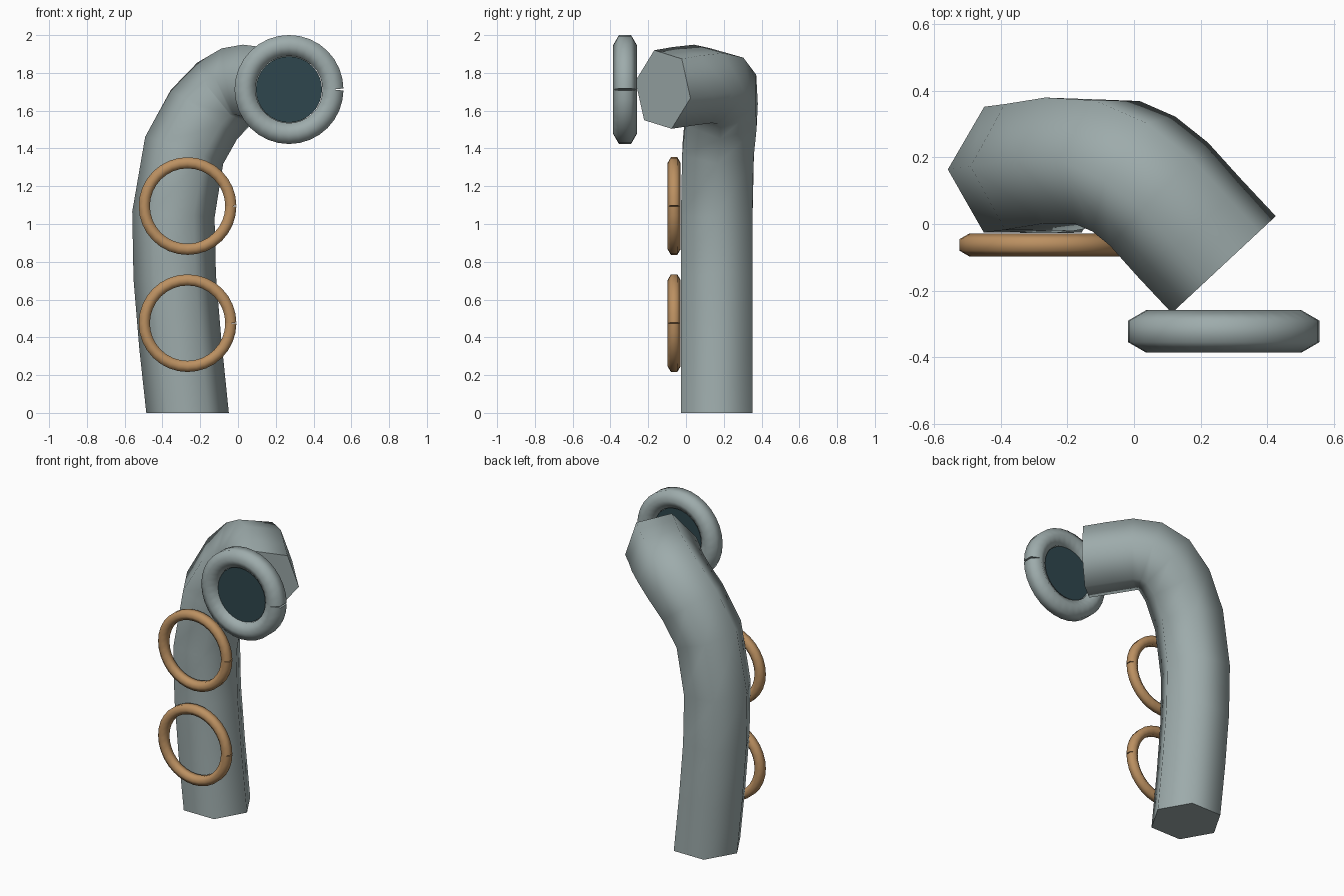
import bpy, bmesh, math
from mathutils import Vector, Quaternion

if "Cube" in bpy.data.objects:
    bpy.data.objects.remove(bpy.data.objects["Cube"])


def material(name, rgb):
    m = bpy.data.materials.new(name)
    m.diffuse_color = (*rgb, 1)
    m.use_nodes = True
    m.node_tree.nodes["Principled BSDF"].inputs["Base Color"].default_value = m.diffuse_color
    return m


GREY = material("blue grey metal", (0.34, 0.41, 0.41))
COPPER = material("copper", (0.50, 0.28, 0.12))
DARK = material("dark glass", (0.028, 0.062, 0.075))


def sweep(name, path, radius, mat, start_dir, first=None, last=None, end_dir=None):
    """Hexagonal tube along a path, capped at both ends."""
    pts = [Vector(p) for p in path]
    n = len(pts)
    tangents = []
    for i in range(n):
        a, b = pts[max(i - 1, 0)], pts[min(i + 1, n - 1)]
        if 0 < i < n - 1:
            t = (pts[i] - a).normalized() + (b - pts[i]).normalized()
        else:
            t = b - a
        tangents.append(t.normalized())
    if first:
        tangents[0] = Vector(first).normalized()
    if last:
        tangents[-1] = Vector(last).normalized()

    # carry the section direction along the path
    normals = [Vector(start_dir)]
    for a, b in zip(tangents, tangents[1:]):
        normals.append(a.rotation_difference(b) @ normals[-1])

    # small even twist so the last section lines up
    twist = 0
    if end_dir:
        e, t, v = Vector(end_dir), tangents[-1], normals[-1]
        twist = math.atan2(v.cross(e).dot(t), v.dot(e))
        twist = (twist + math.pi / 6) % (math.pi / 3) - math.pi / 6

    bm = bmesh.new()
    rings = []
    for i, (p, t, v) in enumerate(zip(pts, tangents, normals)):
        turn = twist * i / (n - 1)
        rings.append([bm.verts.new(p + Quaternion(t, turn + k * math.pi / 3) @ v * radius)
                      for k in range(6)])
    for a, b in zip(rings, rings[1:]):
        for k in range(6):
            j = (k + 1) % 6
            bm.faces.new((a[k], a[j], b[j], b[k]))
    bm.faces.new(rings[0][::-1])
    bm.faces.new(rings[-1])
    bmesh.ops.recalc_face_normals(bm, faces=bm.faces)
    mesh = bpy.data.meshes.new(name)
    bm.to_mesh(mesh)
    bm.free()
    mesh.materials.append(mat)
    ob = bpy.data.objects.new(name, mesh)
    bpy.context.collection.objects.link(ob)
    smooth(ob, 66)
    return ob


def smooth(ob, degrees):
    bpy.ops.object.select_all(action='DESELECT')
    ob.select_set(True)
    bpy.context.view_layer.objects.active = ob
    bpy.ops.object.shade_smooth_by_angle(angle=math.radians(degrees))


def ring(name, centre, major, minor, mat, steps=32):
    """Upright ring facing front, with a fine split on its right side."""
    x, y, z = centre
    path = [(x + major * math.cos(a), y, z + major * math.sin(a))
            for a in (2 * math.pi * i / steps for i in range(steps + 1))]
    return sweep(name, path, minor, mat, (0, 1, 0))


# bent pipe: upright, leaning left, then curling over to the front right
pipe_path = [(-0.267, 0.163, 0), (-0.305, 0.163, 0.36), (-0.335, 0.163, 0.72),
             (-0.342, 0.163, 1.05), (-0.285, 0.170, 1.39), (-0.18, 0.188, 1.58),
             (-0.08, 0.185, 1.683), (0.0, 0.15, 1.73), (0.075, 0.09, 1.742),
             (0.165, -0.01, 1.73), (0.27, -0.122, 1.712)]
tilt = math.radians(-12)
sweep("bent_pipe", pipe_path, 0.2185, GREY, (1, 0, 0), first=(0, 0, 1),
      last=(0.68, -0.73, 0),
      end_dir=(0.73 * math.cos(tilt), 0.68 * math.cos(tilt), math.sin(tilt)))

# mouth rim and its dark disc
ring("mouth_rim", (0.27, -0.323, 1.712), 0.233, 0.064, GREY)
bpy.ops.mesh.primitive_cylinder_add(vertices=32, radius=0.175, depth=0.04,
                                    location=(0.27, -0.323, 1.712),
                                    rotation=(math.pi / 2, 0, 0))
disc = bpy.context.object
disc.name = "mouth_disc"
disc.data.materials.append(DARK)
smooth(disc, 30)

# two copper bands in front of the upright
for label, z in (("lower_band", 0.475), ("upper_band", 1.095)):
    ring(label, (-0.267, -0.063, z), 0.229, 0.034, COPPER)
